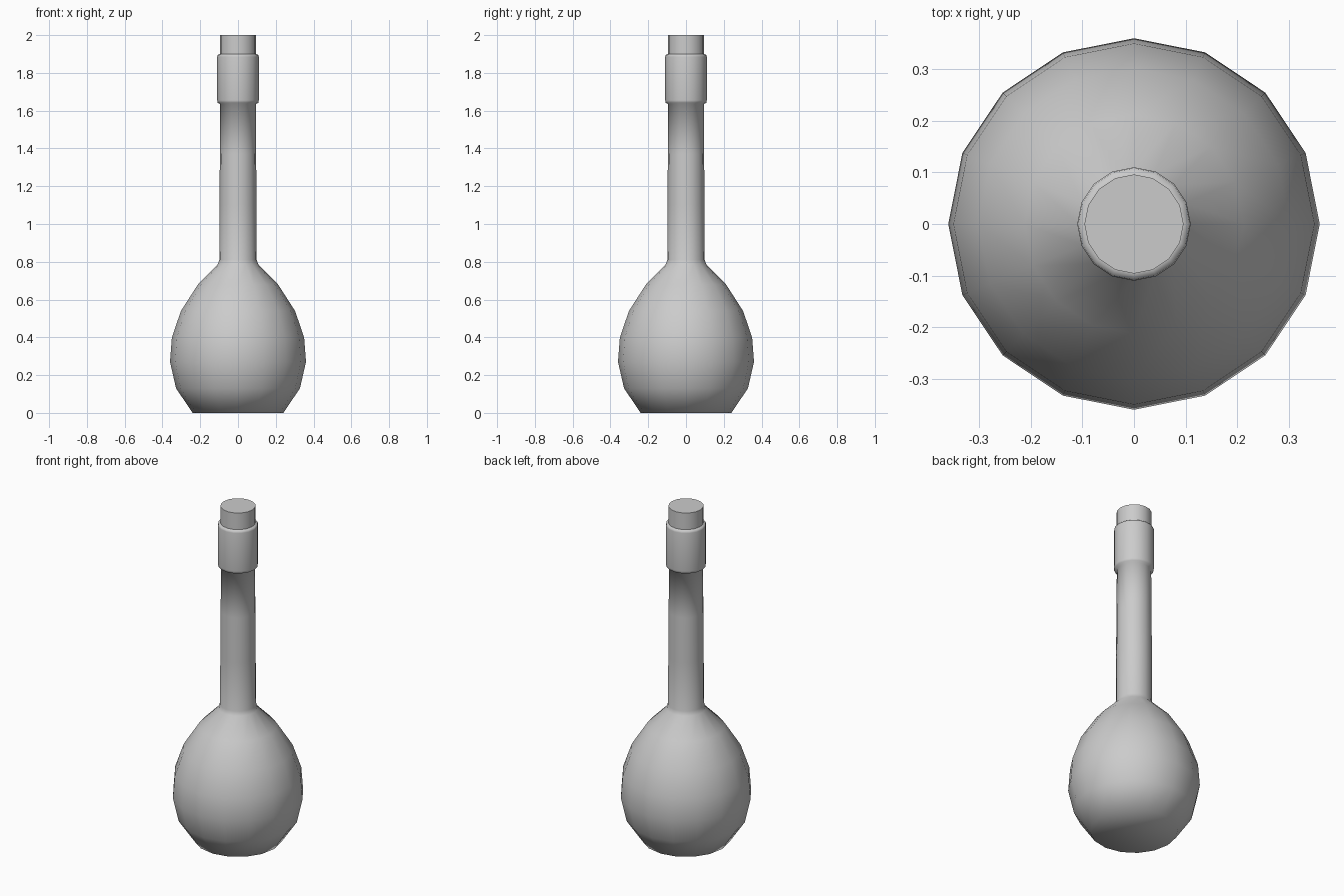
import bpy, bmesh
from math import cos, sin, pi, radians

if "Cube" in bpy.data.objects:
    bpy.data.objects.remove(bpy.data.objects["Cube"])

SIDES = 16


def lathe(name, profile, angle):
    """Revolve (radius, height) points about z and close both ends."""
    bm = bmesh.new()
    rings = [[bm.verts.new((r * cos(2 * pi * i / SIDES), r * sin(2 * pi * i / SIDES), z))
              for i in range(SIDES)] for r, z in profile]
    for low, high in zip(rings, rings[1:]):
        for i in range(SIDES):
            j = (i + 1) % SIDES
            bm.faces.new((low[i], low[j], high[j], high[i]))
    bm.faces.new(rings[0][::-1])
    bm.faces.new(rings[-1])
    mesh = bpy.data.meshes.new(name)
    bm.to_mesh(mesh)
    bm.free()
    obj = bpy.data.objects.new(name, mesh)
    bpy.context.collection.objects.link(obj)
    bpy.ops.object.select_all(action='DESELECT')
    obj.select_set(True)
    bpy.context.view_layer.objects.active = obj
    bpy.ops.object.shade_smooth_by_angle(angle=radians(angle))
    return obj


# Round flask body, long neck and raised lip collar
lathe("bottle", [
    (0.24, 0.0), (0.328, 0.13), (0.36, 0.27), (0.35, 0.40), (0.302, 0.54),
    (0.212, 0.68), (0.108, 0.785), (0.099, 0.81), (0.098, 1.10), (0.096, 1.37),
    (0.094, 1.635), (0.108, 1.642), (0.11, 1.655), (0.11, 1.885),
    (0.108, 1.895), (0.096, 1.90)], 75)

# Stopper in the mouth
lathe("cork", [(0.096, 1.89), (0.096, 2.0)], 40)
